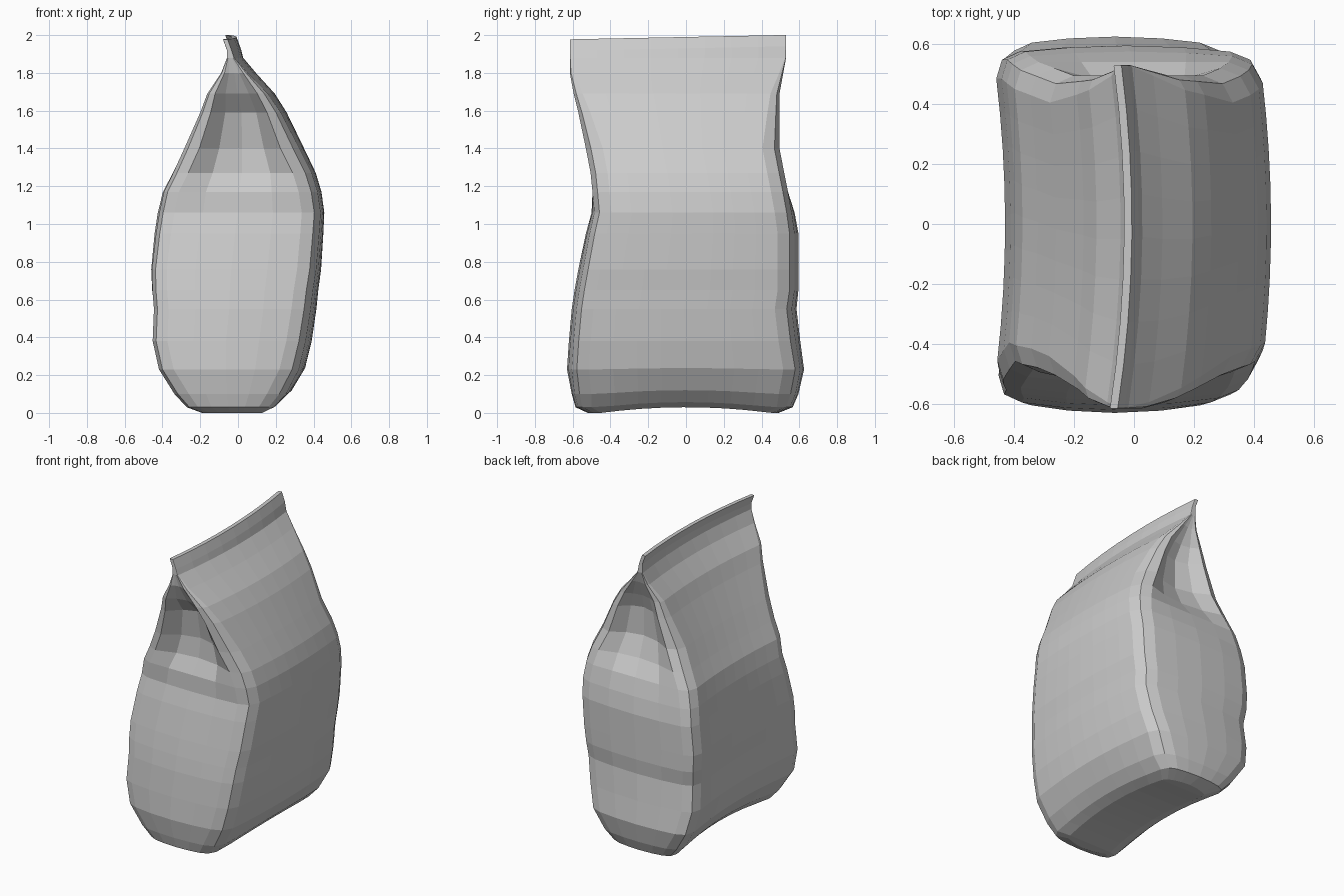
import bpy
import bmesh

cube = bpy.data.objects.get("Cube")
if cube:
    bpy.data.objects.remove(cube, do_unlink=True)

SIDE_STEPS = 8
END_STEPS = (1, 0.55, 0, -0.55, -1)
BOW = 0.045

# Bag levels: height, half width, centre x, front edge, front bulge, back edge, back bulge
LEVELS = [
    (0, .16, -.05, -.5, .02, .47, .02),
    (.03, .23, -.055, -.57, .015, .55, .015),
    (.1, .295, -.055, -.59, .015, .58, .015),
    (.23, .37, -.06, -.605, .025, .605, .02),
    (.38, .405, -.06, -.595, .025, .58, .025),
    (.55, .415, -.045, -.58, .025, .56, .025),
    (.65, .425, -.045, -.565, .025, .575, .02),
    (.76, .435, -.04, -.545, .025, .575, .02),
    (.95, .432, -.025, -.51, .02, .575, .02),
    (1.06, .427, -.015, -.485, .015, .56, .015),
    (1.17, .407, -.01, -.495, 0, .54, 0),
    (1.27, .367, 0, -.505, -.06, .52, -.05),
    (1.4, .305, 0, -.53, -.1, .495, -.08),
    (1.59, .213, 0, -.57, -.11, .495, -.08),
    (1.69, .16, -.01, -.595, -.05, .495, -.04),
    (1.8, .07, -.02, -.615, -.015, .515, -.01),
    (1.88, .02, -.037, -.615, 0, .53, 0),
    (1.93, .013, -.043, -.615, 0, .53, 0),
    (1.99, .013, -.065, -.615, 0, .53, 0),
]


def flat_material(name, colour):
    material = bpy.data.materials.new(name)
    material.use_nodes = True
    material.diffuse_color = colour
    shader = material.node_tree.nodes["Principled BSDF"]
    shader.inputs["Base Color"].default_value = colour
    return material


def outline(w, front, front_bulge, back, back_bulge):
    """Rounded cross-section: left panel, back end, right panel, front end."""
    r = min(0.09, 0.3 * w)
    start, stop = front + r, back - r
    panel = [start + (stop - start) * i / SIDE_STEPS for i in range(SIDE_STEPS + 1)]

    def end(edge, bulge, inward):
        corner_y = edge + inward * 0.3 * r
        middle = [((w - r) * t, edge - inward * bulge * (1 - abs(t) ** 2)) for t in END_STEPS]
        return [(w - 0.3 * r, corner_y)] + middle + [(0.3 * r - w, corner_y)]

    points = [(w, y) for y in panel]
    points += end(back, back_bulge, -1)
    points += [(-w, y) for y in reversed(panel)]
    points += reversed(end(front, front_bulge, 1))
    return points


def settle(x, y, z, centre):
    """Bend the bag sideways, arch its base and tilt its top seam."""
    arch = max(0, 1 - (y / 0.45) ** 2) * 0.03 * max(0, 1 - z / 0.3)
    tilt = 0.02 * y if z > 1.9 else 0
    return (x + centre + BOW * (1 - (y / 0.6) ** 2), y, z + arch + tilt)


def cap(bm, ring):
    """Close a ring with strips between the panels and a fan at each end."""
    n = SIDE_STEPS
    opposite = n + len(END_STEPS) + 3
    far = ring[opposite:opposite + n + 1][::-1]
    for i in range(n):
        bm.faces.new((ring[i], ring[i + 1], far[i + 1], far[i]))
    bm.faces.new(ring[n:opposite + 1])
    bm.faces.new(ring[opposite + n:] + [ring[0]])


# Bag body with sunken end gussets and pinched top seam
bm = bmesh.new()
rings = []
for z, w, centre, *ends in LEVELS:
    rings.append([bm.verts.new(settle(x, y, z, centre)) for x, y in outline(w, *ends)])
for low, high in zip(rings, rings[1:]):
    for i in range(len(low)):
        j = (i + 1) % len(low)
        bm.faces.new((low[i], low[j], high[j], high[i]))
cap(bm, rings[0])
cap(bm, rings[-1])
bmesh.ops.recalc_face_normals(bm, faces=bm.faces)

mesh = bpy.data.meshes.new("bag")
bm.to_mesh(mesh)
bm.free()
mesh.materials.append(flat_material("light grey", (0.6, 0.6, 0.6, 1)))
bag = bpy.data.objects.new("bag", mesh)
bpy.context.collection.objects.link(bag)
